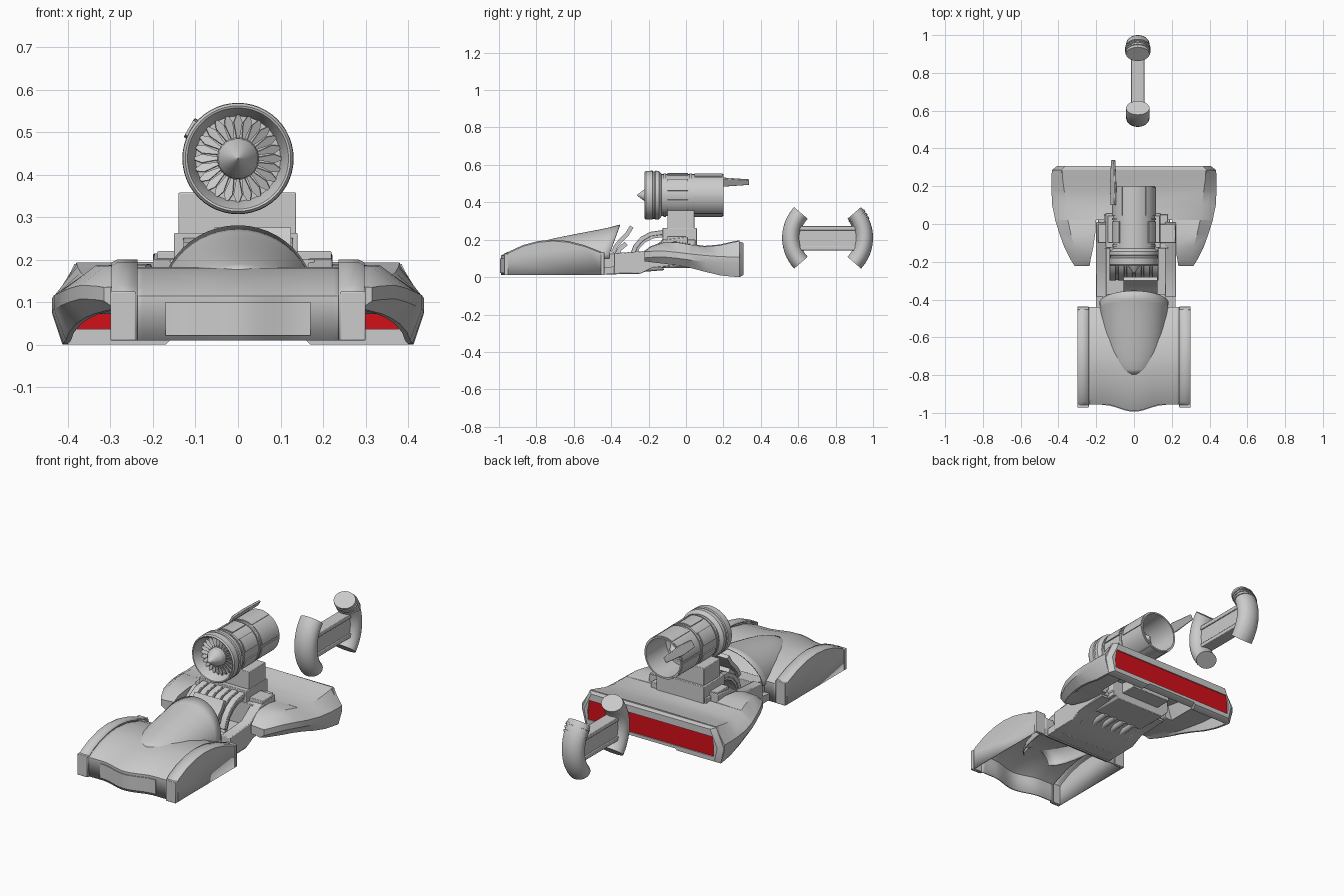
import bpy, bmesh, math
from mathutils import Matrix, Vector

if "Cube" in bpy.data.objects:
    bpy.data.objects.remove(bpy.data.objects["Cube"])
R, S, C = math.radians, math.sin, math.cos


def make(name, verts, faces, smooth=30, thick=0, bevel=0, mirror=False):
    bm = bmesh.new()
    vs = [bm.verts.new(v) for v in verts]
    for f in faces:
        bm.faces.new([vs[i] for i in f])
    bmesh.ops.remove_doubles(bm, verts=bm.verts, dist=1e-5)
    bmesh.ops.recalc_face_normals(bm, faces=bm.faces)
    me = bpy.data.meshes.new(name)
    bm.to_mesh(me)
    bm.free()
    ob = bpy.data.objects.new(name, me)
    bpy.context.collection.objects.link(ob)
    for p in me.polygons:
        p.use_smooth = True
    me.set_sharp_from_angle(angle=R(smooth))
    if thick:
        m = ob.modifiers.new("shell", 'SOLIDIFY')
        m.thickness, m.offset = thick, -1
    if bevel:
        m = ob.modifiers.new("bevel", 'BEVEL')
        m.width, m.segments, m.limit_method = bevel, 2, 'ANGLE'
    if mirror:
        ob.modifiers.new("mirror", 'MIRROR')
    return ob


def loft(name, rings, closed=True, caps=True, loop=False, **kw):
    n, m = len(rings[0]), len(rings)
    faces = []
    for i in range(m if loop else m - 1):
        for j in range(n if closed else n - 1):
            a, b, k = i * n, ((i + 1) % m) * n, (j + 1) % n
            faces.append((a + j, a + k, b + k, b + j))
    if caps:
        faces += [tuple(range(n)), tuple(range((m - 1) * n, m * n))]
    return make(name, [v for r in rings for v in r], faces, **kw)


def box(name, x0, x1, y0, y1, z0, z1, bevel=0.003, **kw):
    ring = lambda y: [(x0, y, z0), (x1, y, z0), (x1, y, z1), (x0, y, z1)]
    return loft(name, [ring(y0), ring(y1)], bevel=bevel, **kw)


def sweep(name, path, x, hx, hn, n=20, **kw):
    """Elliptical (or square, n=4) section along a path in the yz plane."""
    k, off = (math.sqrt(2), R(45)) if n == 4 else (1, 0)
    rings = []
    for i, p in enumerate(path):
        a, b = path[max(i - 1, 0)], path[min(i + 1, len(path) - 1)]
        t = Vector((b[0] - a[0], b[1] - a[1])).normalized()
        ring = []
        for j in range(n):
            u = math.tau * j / n + off
            s = hn * k * S(u)
            ring.append((x + hx * k * C(u), p[0] - t.y * s, p[1] + t.x * s))
        rings.append(ring)
    return loft(name, rings, **kw)


EZ = 0.438  # engine axis height


def lathe(name, prof, n=48, **kw):
    rings = [[(r * C(math.tau * j / n), y, EZ + r * S(math.tau * j / n)) for j in range(n)] for y, r in prof]
    return loft(name, rings, **kw)


# Front hood: an open-bottomed shell whose nose comes to a soft point
hood = [(0, .01), (0, .115), (.03, .132), (.11, .162), (.2, .18), (.26, .183),
        (.35, .175), (.45, .15), (.53, .115), (.53, .01)]
def nose(x):
    a = abs(x)
    return -.955 - .035 * (.5 + .5 * C(math.pi * min(a / .16, 1)))
rings = []
for i in range(-12, 13):
    x = i * .245 / 12
    k = (-.44 - nose(x)) / .53
    rings.append([(x, nose(x) + d * k, z) for d, z in hood])
loft("front_hood", rings, closed=False, caps=False, thick=.008)
# Raised nose panel
xs = [i * .17 / 8 for i in range(-8, 9)]
loft("nose_panel", [[(x, nose(x) - .004, .022), (x, nose(x) - .004, .10), (x, nose(x) + .004, .10),
                     (x, nose(x) + .004, .022)] for x in xs])
# Front fenders, also hollow underneath, with a softened outer edge
fend = [(-.966, .01), (-.966, .118), (-.94, .14), (-.87, .172), (-.79, .193), (-.71, .2),
        (-.63, .193), (-.54, .17), (-.44, .13), (-.44, .01)]
n = len(fend)
cols = [(.237, 0), (.285, 0), (.298, .007)]
make("front_fenders", [(x, y, z - (d if z > .05 else 0)) for x, d in cols for y, z in fend],
     [(c * n + i, c * n + i + 1, c * n + n + i + 1, c * n + n + i) for c in (0, 1) for i in range(n - 1)]
     + [tuple(range(2 * n, 3 * n))], thick=.008, mirror=True)
for tag, y0, y1, zt in (("front", -.972, -.95, .125), ("rear", -.455, -.437, .135)):
    box("fender_lip_" + tag, .24, .3, y0, y1, .01, zt, mirror=True)

# Cowl hump, cut back on a slant over the cockpit
rings = []
for y, w, h in ((-.80, .085, .176), (-.77, .115, .19), (-.72, .138, .204), (-.66, .153, .217), (-.58, .166, .235),
                (-.5, .175, .253), (-.45, .18, .266), (-.41, .183, .281)):
    ring = []
    t = max(0, (y + .67) / .26)
    for j in range(25):
        a = math.pi * j / 24
        z = .10 + (h - .10) * S(a)
        ring.append((w * C(a), y + t * .055 * max(0, z - .12) / .16, z))
    rings.append(ring)
loft("cowl_hump", rings, closed=False, caps=False, thick=.006)

# Chassis floor and cockpit side rails
loft("chassis_floor", [[(x, -.46, .015), (x, -.25, .017), (x, -.18, .05), (x, .0, .058), (x, .0, .09),
                        (x, -.46, .05)] for x in (-.2, .22)])
box("front_crossbeam", -.17, .17, -.45, -.37, .015, .125)
for tag, x0, x1 in (("left", -.2, -.145), ("right", .165, .222)):
    loft("cockpit_rail_" + tag, [[(x, -.385, .018), (x, -.24, .02), (x, -.18, .05), (x, .01, .07), (x, .01, .215),
                                  (x, -.12, .2), (x, -.21, .14), (x, -.385, .128)] for x in (x0, x1)], bevel=.004)
box("cockpit_bulkhead", -.16, .18, -.13, .05, .06, .2)
loft("belly_box", [[(-.19, y, .09), (-.15, y, .048), (.15, y, .048), (.19, y, .09), (.19, y, .15), (-.19, y, .15)]
                   for y in (-.13, .05)], bevel=.003)
box("belly_step", -.12, .12, .04, .14, .09, .16)
for i in range(4):
    sweep("belly_pipe_%d" % i, [(-.24, .045), (-.12, .055)], -.09 + .06 * i, .018, .018)

# Dashboard screen and ribbed seat
sweep("dash_screen", [(-.39, .13), (-.375, .165), (-.345, .2), (-.315, .23), (-.29, .27)], .035, .09, .011, n=4)
sweep("dash_support", [(-.38, .1), (-.355, .15), (-.32, .18)], .02, .06, .012, n=4)
for i in range(6):
    sweep("seat_rib_%d" % i, [(-.29, .11), (-.27, .165), (-.235, .205), (-.19, .23), (-.12, .24)],
          -.1125 + .045 * i, .017, .012, n=4, bevel=.003)
sweep("seat_back", [(-.285, .09), (-.255, .16), (-.22, .195), (-.18, .215), (-.11, .225)], 0, .125, .009, n=4)

# Rear hull: half lofted along y, mirrored; hollow under the middle deck
rings = []
for y, xi, xt, xo, xb, zt, zm, zb in (
        (-.222, .235, .285, .315, .29, .14, .115, .085), (-.19, .23, .295, .335, .31, .165, .118, .08),
        (-.12, .215, .315, .37, .34, .188, .12, .072), (-.05, .205, .335, .395, .36, .19, .113, .063),
        (.02, .2, .35, .417, .38, .178, .104, .05), (.021, 0, .35, .417, .38, .178, .104, .05),
        (.1, 0, .36, .433, .398, .167, .096, .029), (.18, 0, .37, .437, .405, .174, .09, .01),
        (.24, 0, .378, .438, .411, .188, .088, .003), (.285, 0, .38, .434, .413, .197, .086, 0)):
    zi = max(.072, zb + .006)
    core = [(.24, y, zi), (.215, y, zt - .03), (0, y, zt - .02)]
    if xi:
        core = [(xi + .006, y, zi), (xi, y, zi + .006), (xi, y, zi + .02)]
    rings.append([(xi, y, zt), (xt, y, zt - .004), (xo, y, zm + .02), (xo, y, zm - .012), (xb, y, zb),
                  (xb - .012, y, zb), (xb - .022, y, zi)] + core)
loft("rear_hull", rings, mirror=True, smooth=35)

# Tail frame and red tail light
outer = [(-.413, 0), (-.432, .086), (-.385, .19), (.385, .19), (.432, .086), (.413, 0), (.17, 0),
         (.16, .01), (-.16, .01), (-.17, 0)]
inner = [(-.382, .037), (-.384, .09), (-.375, .145), (.375, .145), (.384, .09), (.382, .037), (.17, .037),
         (.16, .037), (-.16, .037), (-.17, .037)]
back = [(x * .94, .012 + z * .9) for x, z in outer]
loft("tail_frame", [[(x, y, z) for x, z in o] for o, y in ((outer, .27), (outer, .287), (back, .308),
                                                          (inner, .308), (inner, .27))], caps=False, loop=True)
light = loft("tail_light", [[(x, y, z) for x, z in inner[:6]] for y in (.286, .302)])
red = bpy.data.materials.new("red_light")
red.diffuse_color = (.65, .005, .01, 1)
red.use_nodes = True
red.node_tree.nodes["Principled BSDF"].inputs["Base Color"].default_value = red.diffuse_color
light.data.materials.append(red)

# Engine mount
box("mount_base", -.15, .14, -.125, .058, .15, .263)
box("mount_block", -.14, .137, -.1, .045, .25, .358)
box("mount_shelf", -.19, .22, -.1, .0, .16, .22)

# Engine shell: intake lip, barrel, hollow exhaust
lathe("engine_shell", [(-.165, .02), (-.165, .1), (-.205, .112), (-.22, .119), (-.222, .124), (-.214, .13),
                       (-.18, .131), (-.176, .126), (-.168, .126), (-.164, .131), (-.145, .13), (-.138, .122),
                       (-.13, .112), (.2, .112), (.2, .104), (.03, .1), (.03, .02)])
lathe("nose_cone", [(-.16, .05), (-.195, .047), (-.205, .045), (-.262, .0015)], n=32)
lathe("exhaust_cone", [(.02, .06), (.06, .052), (.1, .03), (.13, .004)], n=32)
for y in (-.12, .02):
    lathe("barrel_band", [(y, .11), (y, .117), (y + .012, .117), (y + .012, .11)])
# Fan blades
for i in range(24):
    m = Matrix.Translation((0, -.174, EZ)) @ Matrix.Rotation(math.tau * i / 24, 4, 'Y') @ Matrix.Rotation(R(25), 4, 'Z')
    b = loft("fan_blade_%d" % i, [[(-w, -.0015, r), (w, -.0015, r), (w, .0015, r), (-w, .0015, r)]
                                  for r, w in ((.045, .003), (.065, .007), (.085, .011), (.102, .004))])
    b.matrix_world = m
# Raised barrel panels
def plate(name, a0, a1, y0, y1, r):
    rings = []
    for i in range(9):
        a = R(a0 + (a1 - a0) * i / 8)
        rings.append([(q * C(a), y, EZ + q * S(a)) for q, y in ((.108, y0), (r, y0), (r, y1), (.108, y1))])
    loft(name, rings)
for i in range(6):
    plate("rear_plate_%d" % i, 60 * i + 3, 60 * i + 57, .045, .196, .116)
    plate("front_plate_%d" % i, 60 * i + 12, 60 * i + 48, -.1, .012, .118)
# Tail flap on the barrel's upper left side
flap = loft("tail_flap", [[(-.006, y, -w), (.006, y, -w), (.006, y, w), (-.006, y, w)]
                          for y, w in ((.1, .02), (.2, .026), (.338, .015))], bevel=.003)
flap.matrix_world = Matrix.Translation((-.11, 0, .508)) @ Matrix.Rotation(R(30), 4, 'Y')

# Steering yoke: two curved grips on one ring, joined by a bar
XC, YC, ZC, YR = .02, .757, .21, .195
def arc(a0, a1, k=20):
    return [(YC + YR * C(R(a0 + (a1 - a0) * i / k)), ZC + YR * S(R(a0 + (a1 - a0) * i / k))) for i in range(k + 1)]
sweep("yoke_grip_front", arc(137, 223), XC, .062, .048, n=28)
sweep("yoke_grip_rear", arc(-43, 43), XC, .062, .048, n=28)
for a in (25, 30, 35):
    sweep("yoke_collar_%d" % a, arc(a, a + 3, 2), XC, .067, .052, n=28)
box("yoke_bar", XC - .028, XC + .028, .58, .93, .15, .265)
for tag, z in (("lower", .143), ("upper", .25)):
    box("yoke_rail_" + tag, XC - .035, XC + .035, .58, .93, z, z + .022)
